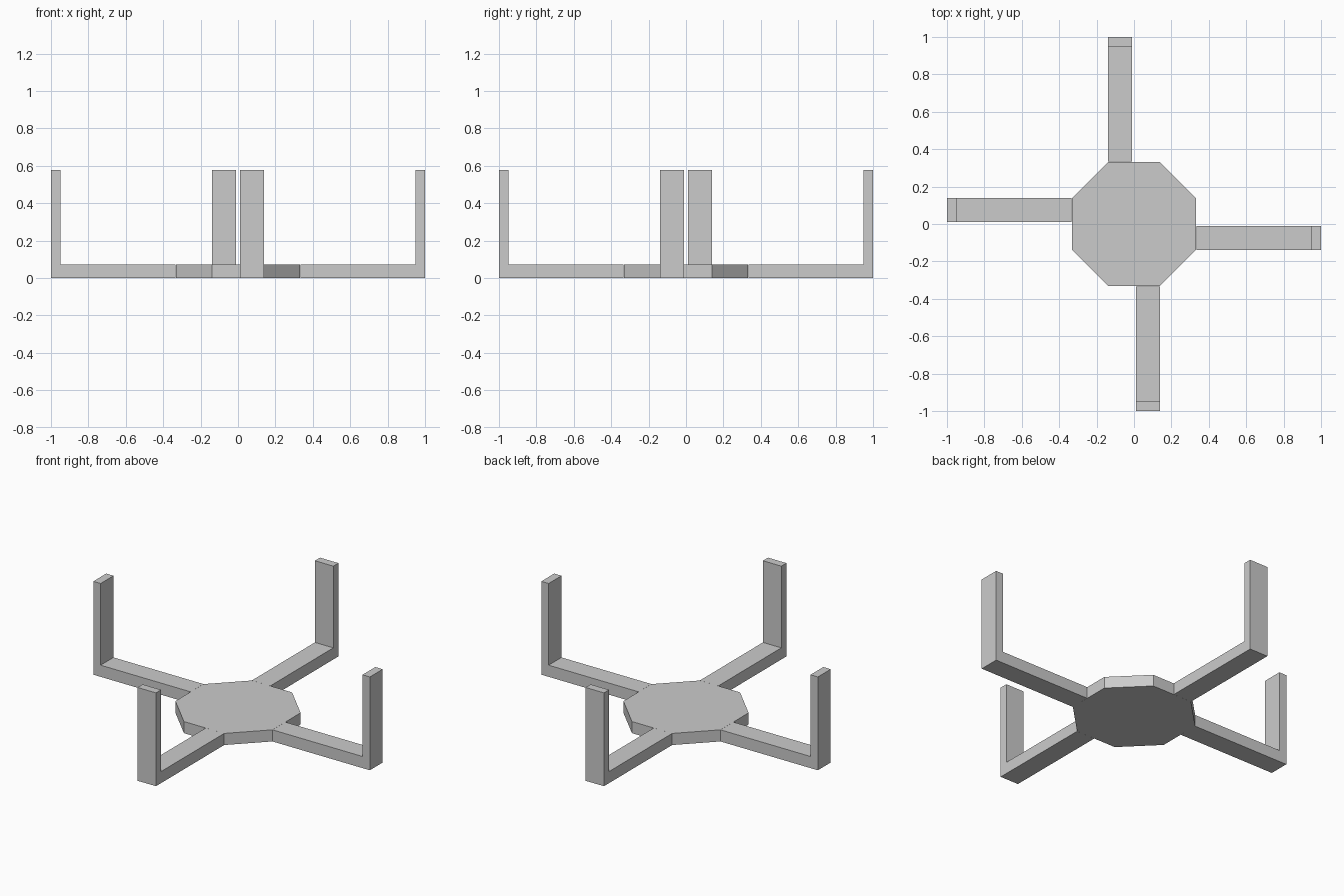
import bpy
import bmesh
from math import pi
from mathutils import Matrix

if "Cube" in bpy.data.objects:
    bpy.data.objects.remove(bpy.data.objects["Cube"], do_unlink=True)

BASE = 0.072        # thickness of hub and arms
TOP = 0.578         # top of the posts
HUB_R = 0.36        # hub corner radius
HUB_FLAT = 0.333    # centre to flat side of the hub
POST = 0.05         # post thickness
INNER, OUTER = 0.012, 0.138   # sideways extent of each arm

grey = bpy.data.materials.new("plain grey")
grey.use_nodes = True
colour = (0.6, 0.6, 0.6, 1)
grey.diffuse_color = colour
grey.node_tree.nodes["Principled BSDF"].inputs["Base Color"].default_value = colour


def finish(bm, name):
    bmesh.ops.recalc_face_normals(bm, faces=bm.faces)
    mesh = bpy.data.meshes.new(name)
    bm.to_mesh(mesh)
    bm.free()
    mesh.materials.append(grey)
    bpy.context.collection.objects.link(bpy.data.objects.new(name, mesh))


def arm(name, place):
    """L-shaped side profile extruded sideways; place(r, t) gives x, y."""
    profile = [(HUB_FLAT, 0), (1, 0), (1, TOP), (1 - POST, TOP),
               (1 - POST, BASE), (HUB_FLAT, BASE)]
    bm = bmesh.new()
    near, far = ([bm.verts.new((*place(r, t), z)) for r, z in profile]
                 for t in (INNER, OUTER))
    bm.faces.new(near)
    bm.faces.new(far)
    for i in range(len(profile)):
        bm.faces.new((near[i - 1], near[i], far[i], far[i - 1]))
    finish(bm, name)


# Octagonal hub with flat sides facing the arms
bm = bmesh.new()
bmesh.ops.create_cone(bm, cap_ends=True, segments=8, radius1=HUB_R, radius2=HUB_R,
                      depth=BASE, matrix=Matrix.Translation((0, 0, BASE / 2))
                      @ Matrix.Rotation(pi / 8, 4, "Z"))
# Keep flat sides facing the axes whatever the starting angle
if max(v.co.x for v in bm.verts) > HUB_R * 0.99:
    bmesh.ops.rotate(bm, verts=bm.verts, matrix=Matrix.Rotation(pi / 8, 3, "Z"))
finish(bm, "hub")

# Offset arms with upright posts
arm("front_arm", lambda r, t: (t, -r))
arm("left_arm", lambda r, t: (r, -t))
arm("back_arm", lambda r, t: (-t, r))
arm("right_arm", lambda r, t: (-r, t))
